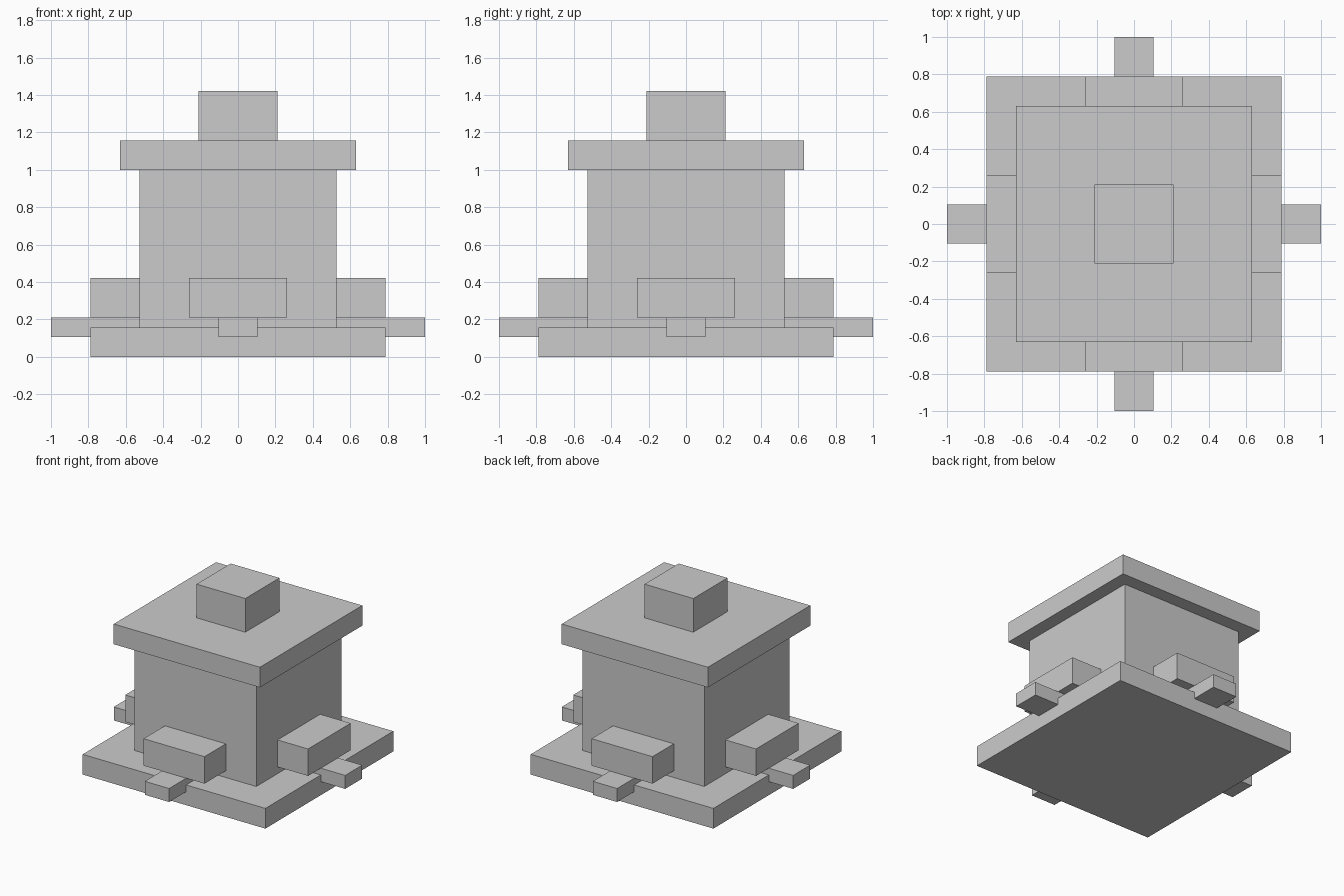
import bpy
import math
from mathutils import Matrix, Vector

cube = bpy.data.objects.get("Cube")
if cube:
    bpy.data.objects.remove(cube, do_unlink=True)

U = 1 / 19  # grid module: every dimension is a whole number of these

grey = bpy.data.materials.new("plain_grey")
grey.use_nodes = True
colour = (0.6, 0.6, 0.6, 1.0)
grey.diffuse_color = colour
grey.node_tree.nodes["Principled BSDF"].inputs["Base Color"].default_value = colour


def box(name, low, high, turn=0.0):
    """Box between two corners in modules, turned about the vertical axis."""
    low, high = Vector(low) * U, Vector(high) * U
    bpy.ops.mesh.primitive_cube_add(size=1)
    ob = bpy.context.object
    ob.name = name
    ob.data.transform(Matrix.Rotation(turn, 4, "Z")
                      @ Matrix.Translation((low + high) / 2)
                      @ Matrix.Diagonal((*(high - low), 1)))
    ob.data.materials.append(grey)
    return ob


# Central stack: (name, half width, bottom, top)
for name, half, z0, z1 in [("base_slab", 15, 0, 3),
                           ("body", 10, 3, 19),
                           ("roof_slab", 12, 19, 22),
                           ("top_block", 4, 22, 27)]:
    box(name, (-half, -half, z0), (half, half, z1))

# One ledge and the spout below it on each side
for i, side in enumerate(("front", "left", "back", "right")):
    turn = i * math.pi / 2
    box(side + "_ledge", (-5, -15, 4), (5, -10, 8), turn)
    box(side + "_spout", (-2, -19, 2), (2, -10, 4), turn)
